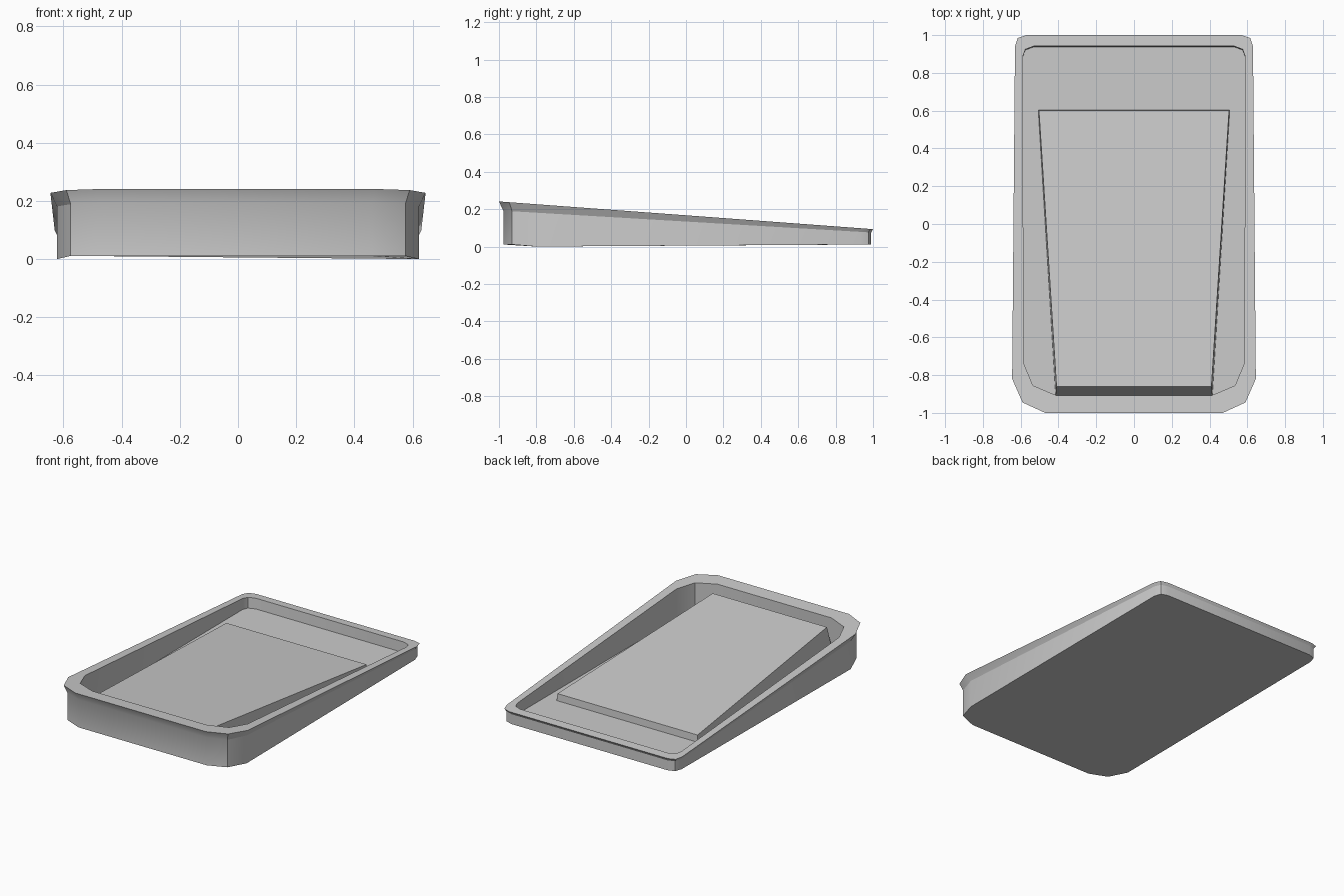
import bpy, bmesh, math

if "Cube" in bpy.data.objects:
    bpy.data.objects.remove(bpy.data.objects["Cube"])


def mirror(half):
    # half outline on +x, back to front -> closed loop
    return half + [(-x, y) for x, y in reversed(half)]


def make_object(name, rings, closed=False):
    """Bridge rings of equal length; cap the ends."""
    bm = bmesh.new()
    loops = [[bm.verts.new(p) for p in ring] for ring in rings]
    n = len(loops[0])
    for a, b in zip(loops, loops[1:]):
        for i in range(n):
            j = (i + 1) % n
            bm.faces.new((a[i], a[j], b[j], b[i]))
    bm.faces.new(loops[0])
    bm.faces.new(loops[-1])
    bmesh.ops.recalc_face_normals(bm, faces=bm.faces)
    mesh = bpy.data.meshes.new(name)
    bm.to_mesh(mesh)
    bm.free()
    ob = bpy.data.objects.new(name, mesh)
    bpy.context.collection.objects.link(ob)
    bpy.context.view_layer.objects.active = ob
    ob.select_set(True)
    bpy.ops.object.shade_smooth_by_angle(angle=math.radians(25))
    ob.select_set(False)
    return ob


def rim_z(y):
    # sloping rim plane, high at the front
    return 0.167 - 0.074 * y


# Half outlines, back to front
rim_outer = mirror([(0.57, 1.0), (0.615, 0.985), (0.63, 0.94),
                    (0.645, -0.82), (0.59, -0.945), (0.47, -1.0)])
body_outer = mirror([(0.56, 0.99), (0.605, 0.975), (0.62, 0.93),
                     (0.622, -0.80), (0.575, -0.93), (0.46, -0.977)])
rim_inner = mirror([(0.53, 0.942), (0.575, 0.925), (0.588, 0.89),
                    (0.585, -0.735), (0.535, -0.855), (0.41, -0.908)])
floor_line = [(x, y - 0.004 if y > 0.8 else y) for x, y in rim_inner]

# Tray: underside, outer wall, flared lip, rim, inner wall and floor
tray = make_object("tray", [
    [(x, y, 0.0 if -0.85 < y < 0 else 0.011) for x, y in body_outer],
    [(x, y, rim_z(y) * 0.8) for x, y in body_outer],
    [(x, y, rim_z(y)) for x, y in rim_outer],
    [(x, y, rim_z(y)) for x, y in rim_inner],
    [(x, y, 0.03) for x, y in floor_line],
])

# Wedge-shaped panel rising towards the front
panel = make_object("wedge_panel", [
    [(x, y, 0.028) for x, y in mirror([(0.507, 0.603), (0.415, -0.908)])],
    [(x, y, 0.075 if y > 0 else 0.193) for x, y in mirror([(0.503, 0.6), (0.41, -0.86)])],
])
